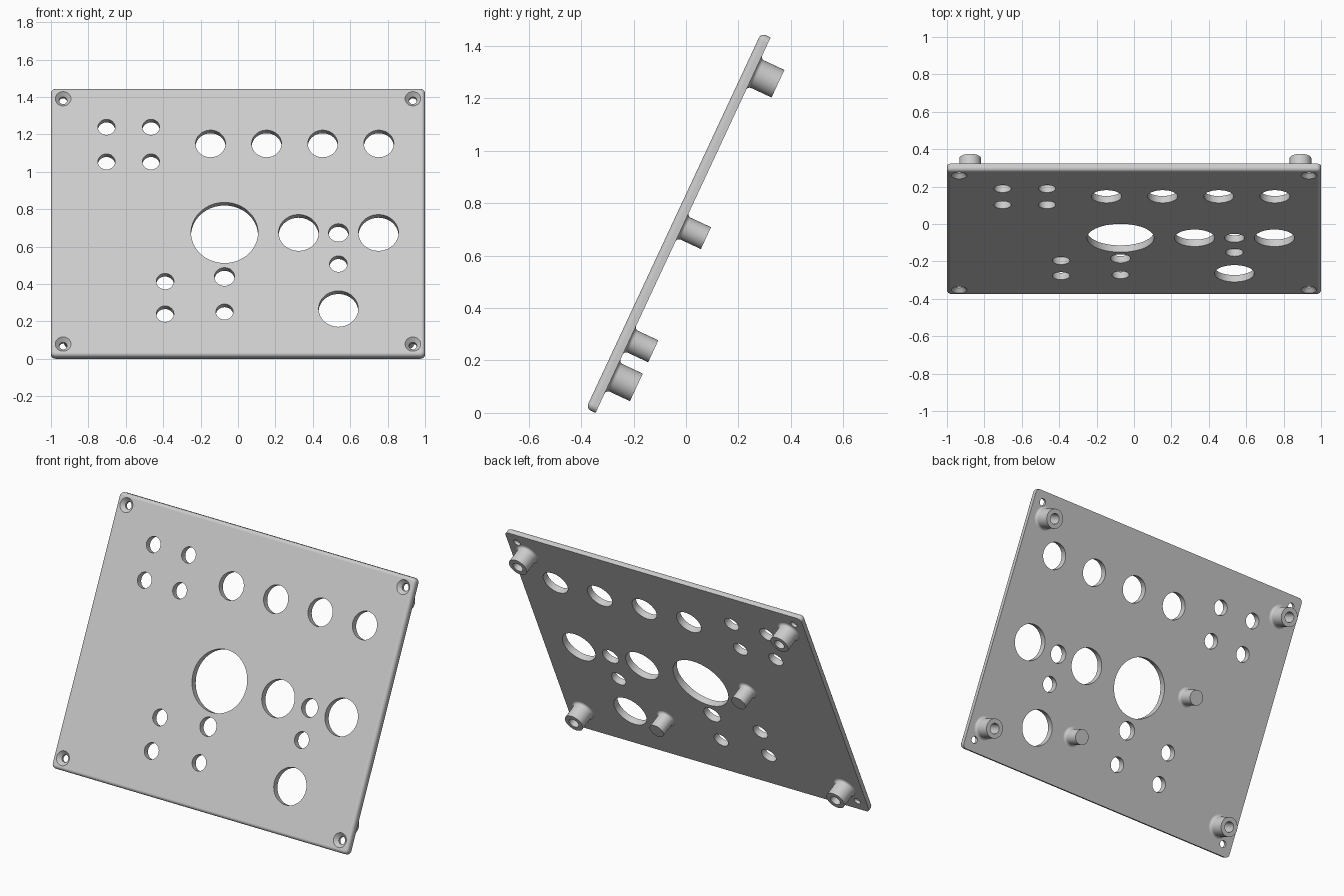
import bpy, bmesh, math
from mathutils import Matrix, Vector

cube = bpy.data.objects.get("Cube")
if cube:
    bpy.data.objects.remove(cube, do_unlink=True)

LENGTH, THICK = 1.58, 0.04
# Panel space: x across, y up the slope, z out of the front face
TILT = Matrix.Translation((0, -0.345, 0)) @ Matrix.Rotation(math.radians(65), 4, 'X')

grey = bpy.data.materials.new("light_grey")
grey.use_nodes = True
grey.diffuse_color = (0.6, 0.6, 0.6, 1)
grey.node_tree.nodes["Principled BSDF"].inputs["Base Color"].default_value = (0.6, 0.6, 0.6, 1)


def lathe(bm, profile, x, y, steps=48):
    """Spin an (r, z) profile around the panel normal at x, y."""
    verts = [bm.verts.new((x + r, y, z)) for r, z in profile]
    edges = [bm.edges.new(pair) for pair in zip(verts, verts[1:])]
    result = bmesh.ops.spin(bm, geom=verts + edges, cent=(x, y, 0), axis=(0, 0, 1),
                            angle=math.tau, steps=steps, use_duplicate=False)
    bmesh.ops.remove_doubles(bm, verts=bm.verts[:], dist=0.0001)


def make_object(name, bm):
    bmesh.ops.recalc_face_normals(bm, faces=bm.faces[:])
    mesh = bpy.data.meshes.new(name)
    bm.to_mesh(mesh)
    bm.free()
    mesh.materials.append(grey)
    obj = bpy.data.objects.new(name, mesh)
    bpy.context.collection.objects.link(obj)
    obj.matrix_world = TILT
    return obj


def activate(obj):
    bpy.ops.object.select_all(action='DESELECT')
    obj.select_set(True)
    bpy.context.view_layer.objects.active = obj


def smooth(obj):
    activate(obj)
    bpy.ops.object.shade_smooth_by_angle(angle=math.radians(35))


# Plate with rounded corners and a rounded front rim
bm = bmesh.new()
bmesh.ops.create_cube(bm, size=1, matrix=Matrix.Translation((0, LENGTH / 2, THICK / 2))
                      @ Matrix.Diagonal((2, LENGTH, THICK, 1)))
upright = [e for e in bm.edges if abs(e.verts[0].co.z - e.verts[1].co.z) > THICK / 2]
bmesh.ops.bevel(bm, geom=upright, offset=0.025, segments=5, affect='EDGES', profile=0.5)
rim = [e for e in bm.edges if all(v.co.z > THICK - 0.001 for v in e.verts)]
bmesh.ops.bevel(bm, geom=rim, offset=0.02, segments=5, affect='EDGES', profile=0.5)
panel = make_object("panel", bm)

# Through holes: x, y, radius
holes = [(x, y, 0.046) for x in (-0.703, -0.465) for y in (1.144, 1.348)]
holes += [(-0.147 + 0.3 * i, 1.25, 0.08) for i in range(4)]
holes += [(-0.072, 0.725, 0.179), (0.324, 0.725, 0.107), (0.751, 0.725, 0.107),
          (0.537, 0.725, 0.053), (0.537, 0.541, 0.047), (0.537, 0.276, 0.106),
          (-0.072, 0.465, 0.054), (-0.072, 0.258, 0.046),
          (-0.39, 0.438, 0.047), (-0.39, 0.246, 0.047)]
bm = bmesh.new()
for x, y, r in holes:
    lathe(bm, [(0, -0.05), (r, -0.05), (r, 0.1), (0, 0.1)], x, y, 64)

# Countersunk screw holes in the corners
for x in (-0.935, 0.935):
    for y in (0.068, LENGTH - 0.065):
        lathe(bm, [(0, -0.05), (0.021, -0.05), (0.021, 0.018), (0.042, THICK),
                   (0.042, 0.1), (0, 0.1)], x, y)
cutter = make_object("hole_cutter", bm)
cutter.hide_render = True

cut = panel.modifiers.new("holes", 'BOOLEAN')
cut.operation = 'DIFFERENCE'
cut.solver = 'EXACT'
cut.object = cutter
activate(panel)
bpy.ops.object.modifier_apply(modifier=cut.name)
bpy.data.objects.remove(cutter, do_unlink=True)
smooth(panel)
weighted = panel.modifiers.new("even_shading", 'WEIGHTED_NORMAL')
weighted.keep_sharp = True


def post_profile(radius, bore=0.0, fillet=0.014, height=0.1):
    """Post standing on the back face with a filleted foot and optional blind bore."""
    points = [(0, 0.004), (radius + fillet, 0.004)]
    for i in range(5):
        a = math.radians(90 * i / 4)
        points.append((radius + fillet * (1 - math.sin(a)), -fillet * (1 - math.cos(a))))
    points.append((radius, -height))
    if bore:
        points += [(bore, -height), (bore, -0.01), (0, -0.01)]
    else:
        points.append((0, -height))
    return points


# Hollow screw bosses near the corners, then two solid pins
posts = [(f"{v}_{s}_boss", x, y, 0.058, 0.031)
         for s, x in (("right", -0.876), ("left", 0.89))
         for v, y in (("lower", 0.154), ("upper", 1.432))]
posts += [("middle_pin", -0.407, 0.782, 0.046, 0), ("lower_pin", 0.286, 0.306, 0.046, 0)]
for name, x, y, radius, bore in posts:
    bm = bmesh.new()
    lathe(bm, post_profile(radius, bore), x, y)
    smooth(make_object(name, bm))
